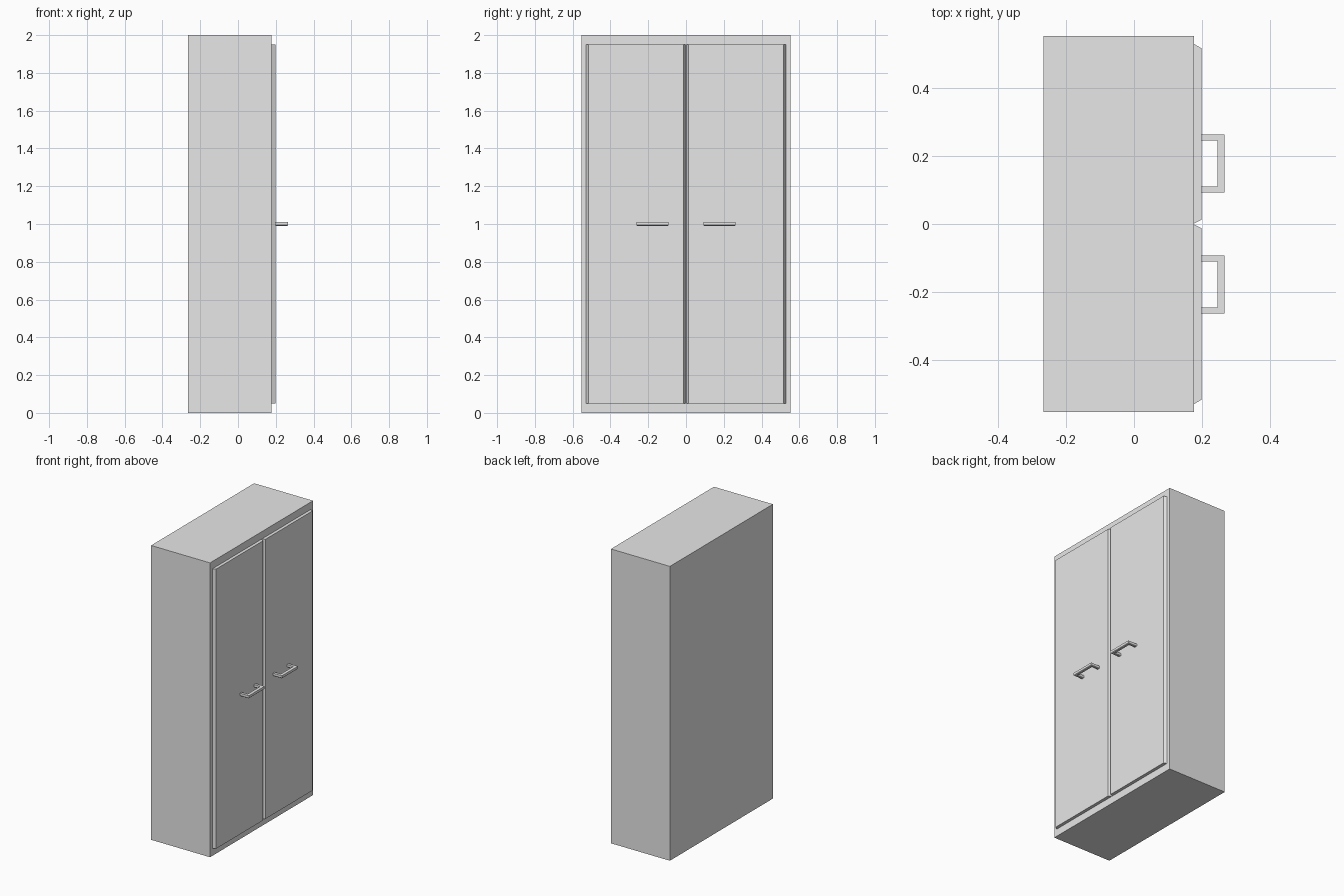
import bpy, bmesh

if "Cube" in bpy.data.objects:
    bpy.data.objects.remove(bpy.data.objects["Cube"])

# single flat grey for the whole wardrobe
grey = bpy.data.materials.new("light grey")
grey.diffuse_color = (0.8, 0.8, 0.8, 1.0)
grey.use_nodes = True
grey.node_tree.nodes["Principled BSDF"].inputs["Base Color"].default_value = grey.diffuse_color


def prism(name, outline, z0, z1, bevel_bottom=0.0):
    """Extrude an (x, y) outline from z0 to z1, optionally chamfering the underside."""
    bm = bmesh.new()
    base = bm.faces.new([bm.verts.new((x, y, z0)) for x, y in outline])
    ext = bmesh.ops.extrude_face_region(bm, geom=[base])
    top = [v for v in ext["geom"] if isinstance(v, bmesh.types.BMVert)]
    bmesh.ops.translate(bm, verts=top, vec=(0, 0, z1 - z0))
    bmesh.ops.recalc_face_normals(bm, faces=bm.faces)
    if bevel_bottom:
        edges = [e for e in bm.edges if all(abs(v.co.z - z0) < 1e-6 for v in e.verts)]
        bmesh.ops.bevel(bm, geom=edges, offset=bevel_bottom, segments=1, affect='EDGES')
    mesh = bpy.data.meshes.new(name)
    bm.to_mesh(mesh)
    bm.free()
    mesh.materials.append(grey)
    obj = bpy.data.objects.new(name, mesh)
    bpy.context.collection.objects.link(obj)
    return obj


BACK, BODY, DOOR, GRIP = -0.266, 0.177, 0.198, 0.266

# cabinet body
prism("cabinet_body", [(BACK, -0.553), (BODY, -0.553), (BODY, 0.553), (BACK, 0.553)], 0, 2)

for side, s in (("left", -1), ("right", 1)):
    # door panel with slanted vertical edges, leaving a V groove in the middle
    door = [(BODY, 0.002), (DOOR, 0.012), (DOOR, 0.517), (BODY, 0.529)]
    prism(side + "_door", [(x, s * y) for x, y in door], 0.05, 1.95)

    # U-shaped horizontal handle
    a, b, t = 0.093, 0.263, 0.018
    handle = [(DOOR, a), (GRIP, a), (GRIP, b), (DOOR, b),
              (DOOR, b - t), (GRIP - 0.021, b - t), (GRIP - 0.021, a + t), (DOOR, a + t)]
    prism(side + "_handle", [(x, s * y) for x, y in handle], 0.99, 1.01, 0.004)
